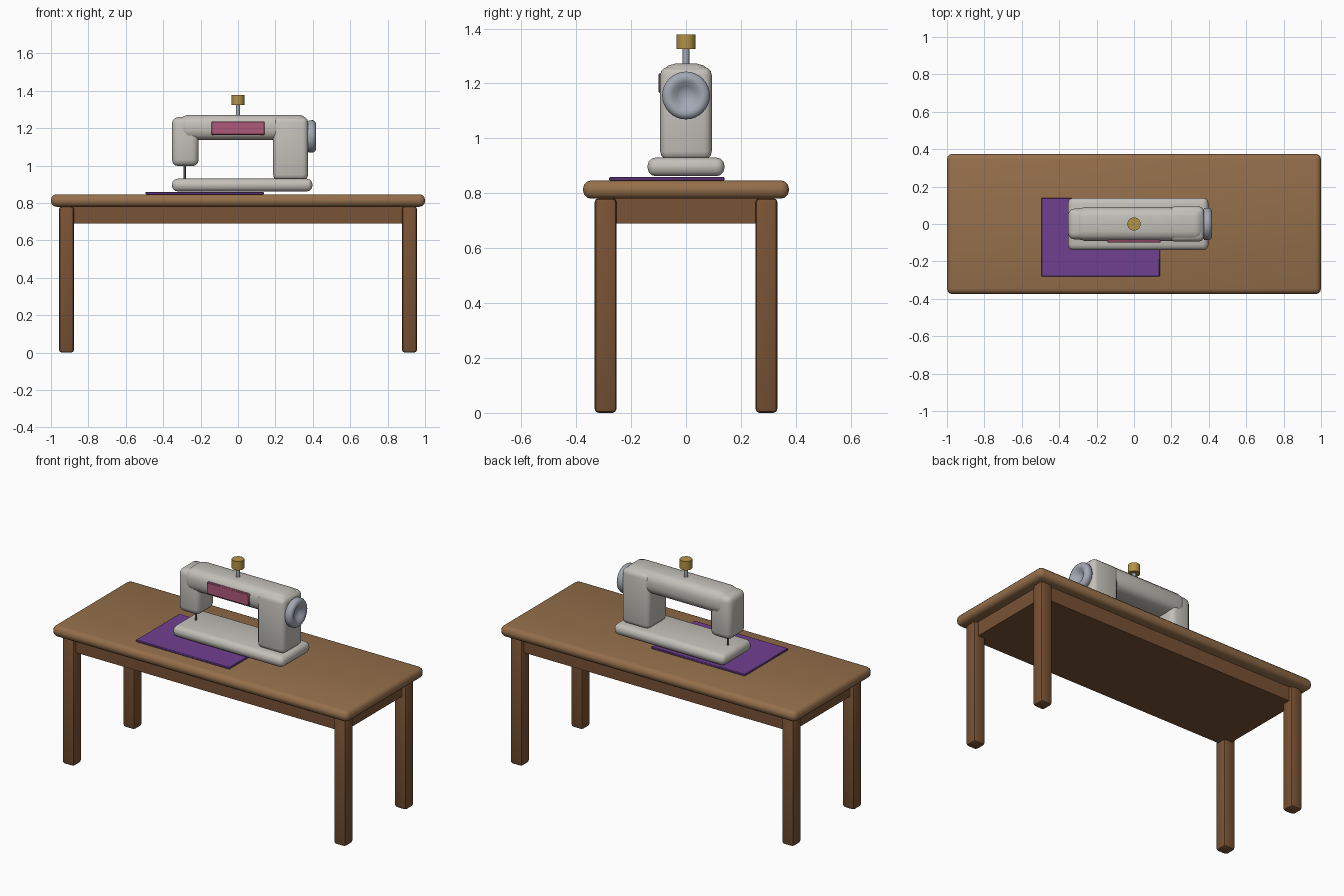
import bpy, bmesh, math
from mathutils import Matrix

if "Cube" in bpy.data.objects:
    bpy.data.objects.remove(bpy.data.objects["Cube"])


def material(name, rgb):
    m = bpy.data.materials.new(name)
    m.diffuse_color = (*rgb, 1)
    m.use_nodes = True
    m.node_tree.nodes["Principled BSDF"].inputs["Base Color"].default_value = m.diffuse_color
    return m


TOP_WOOD = material("top_wood", (0.30, 0.16, 0.07))
LEG_WOOD = material("leg_wood", (0.19, 0.085, 0.035))
PURPLE = material("purple_cloth", (0.16, 0.05, 0.28))
CREAM = material("cream_enamel", (0.55, 0.53, 0.49))
PINK = material("pink", (0.42, 0.10, 0.19))
GOLD = material("gold", (0.45, 0.29, 0.06))
STEEL = material("steel", (0.36, 0.39, 0.45))
DARK = material("dark_steel", (0.12, 0.12, 0.13))


def finish(name, bm, mat, angle=40):
    bmesh.ops.recalc_face_normals(bm, faces=bm.faces)
    me = bpy.data.meshes.new(name)
    bm.to_mesh(me)
    bm.free()
    ob = bpy.data.objects.new(name, me)
    bpy.context.collection.objects.link(ob)
    me.materials.append(mat)
    bpy.ops.object.select_all(action='DESELECT')
    ob.select_set(True)
    bpy.context.view_layer.objects.active = ob
    bpy.ops.object.shade_smooth_by_angle(angle=math.radians(angle))
    return ob


def box(name, x, y, z, mat, bevel=0.0, segments=3):
    """Box from (min, max) ranges with rounded edges."""
    bm = bmesh.new()
    bmesh.ops.create_cube(bm, size=1)
    for v in bm.verts:
        v.co = [r[0] + (c + 0.5) * (r[1] - r[0]) for c, r in zip(v.co, (x, y, z))]
    if bevel:
        bmesh.ops.bevel(bm, geom=bm.edges[:], offset=bevel, segments=segments,
                        profile=0.5, affect='EDGES', clamp_overlap=True)
    return finish(name, bm, mat)


def cylinder(name, radius, x, y, z, mat, sides=20):
    bm = bmesh.new()
    bmesh.ops.create_cone(bm, cap_ends=True, segments=sides, radius1=radius, radius2=radius,
                          depth=z[1] - z[0],
                          matrix=Matrix.Translation((x, y, (z[0] + z[1]) / 2)))
    return finish(name, bm, mat)


# Table
box("table_top", (-1, 1), (-0.375, 0.375), (0.78, 0.847), TOP_WOOD, 0.03)
box("table_apron", (-0.93, 0.93), (-0.31, 0.31), (0.69, 0.785), LEG_WOOD)
for sx, side in ((-1, "left"), (1, "right")):
    for sy, end in ((-1, "front"), (1, "back")):
        cx, cy = sx * 0.917, sy * 0.293
        box(f"{end}_{side}_leg", (cx - 0.04, cx + 0.04), (cy - 0.04, cy + 0.04),
            (0, 0.782), LEG_WOOD, 0.015, 2)

# Cloth under the machine
box("cloth", (-0.495, 0.138), (-0.28, 0.14), (0.846, 0.859), PURPLE, 0.003, 1)

# Machine body
box("machine_base", (-0.353, 0.398), (-0.14, 0.14), (0.862, 0.93), CREAM, 0.03)
box("machine_column", (0.188, 0.375), (-0.094, 0.094), (0.922, 1.26), CREAM, 0.03)
box("machine_arm", (-0.315, 0.375), (-0.09, 0.09), (1.137, 1.272), CREAM, 0.05)
box("machine_head", (-0.353, -0.21), (-0.082, 0.082), (0.997, 1.26), CREAM, 0.035)
box("front_panel", (-0.142, 0.142), (-0.1, -0.08), (1.165, 1.237), PINK, 0.004, 1)

# Needle
cylinder("needle", 0.006, -0.285, 0, (0.93, 1.01), DARK, 10)

# Spool pin and thread spool
cylinder("spool_pin", 0.012, 0, 0, (1.26, 1.34), STEEL, 12)
cylinder("thread_spool", 0.035, 0, 0, (1.325, 1.379), GOLD, 20)

# Dished hand wheel, lathed about the x axis: (x, radius)
profile = [(0.362, 0.0), (0.362, 0.06), (0.368, 0.076), (0.38, 0.086), (0.4, 0.087),
           (0.412, 0.08), (0.418, 0.066), (0.413, 0.05), (0.4, 0.034), (0.392, 0.018), (0.39, 0.0)]
bm = bmesh.new()
verts = [bm.verts.new((x, 0, r)) for x, r in profile]
edges = [bm.edges.new(p) for p in zip(verts, verts[1:])]
bmesh.ops.spin(bm, geom=verts + edges, cent=(0, 0, 0), axis=(1, 0, 0),
               angle=math.tau, steps=32, use_duplicate=False)
bmesh.ops.remove_doubles(bm, verts=bm.verts[:], dist=1e-4)
bmesh.ops.translate(bm, verts=bm.verts[:], vec=(0, 0, 1.156))
finish("hand_wheel", bm, STEEL, 60)
